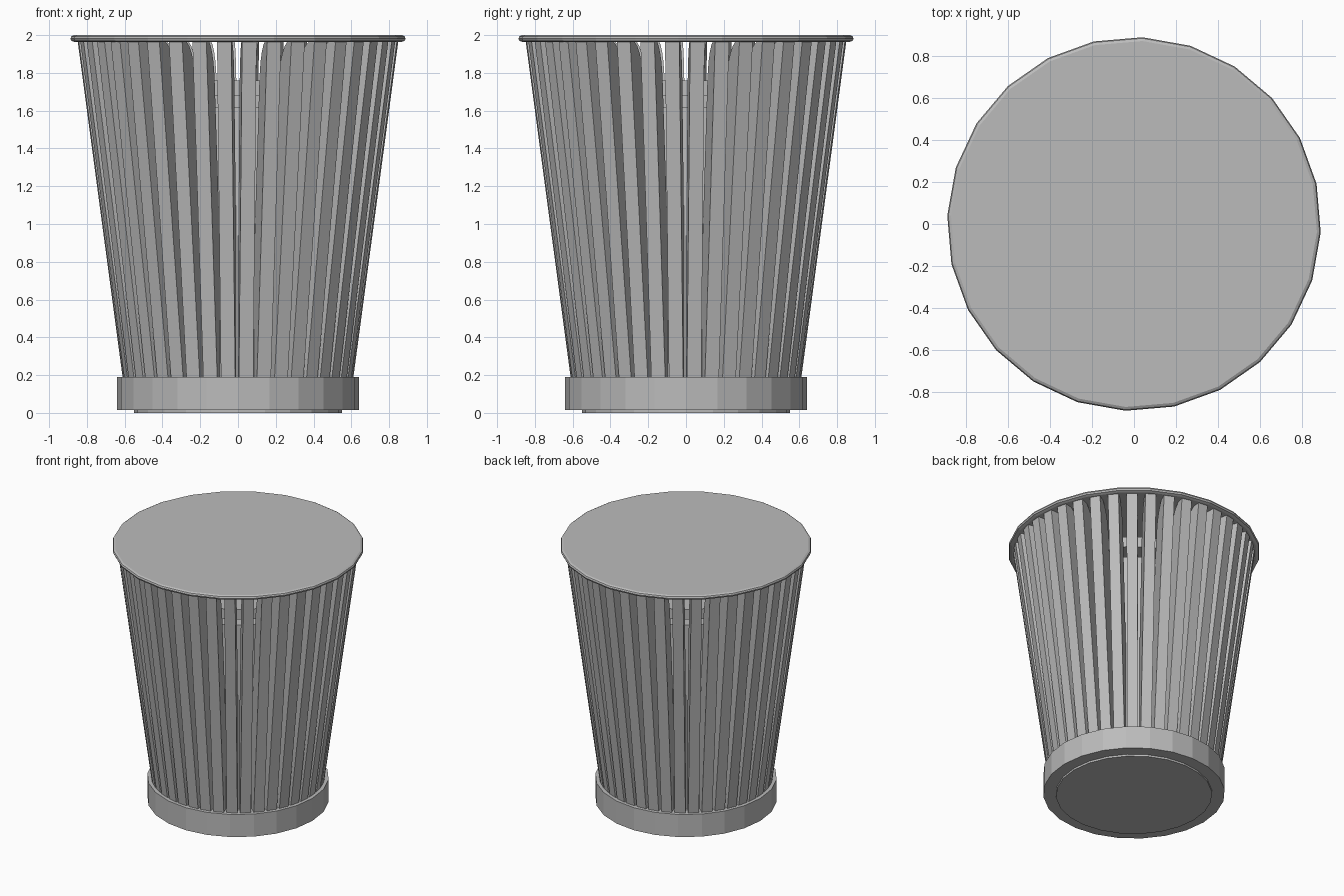
import bpy, bmesh, math
from mathutils import Matrix, Vector

cube = bpy.data.objects.get("Cube")
if cube:
    bpy.data.objects.remove(cube)

grey = bpy.data.materials.new("painted grey")
grey.use_nodes = True
colour = (0.5, 0.5, 0.5, 1)
grey.diffuse_color = colour
grey.node_tree.nodes["Principled BSDF"].inputs["Base Color"].default_value = colour


def finish(name, bm):
    bmesh.ops.recalc_face_normals(bm, faces=bm.faces)
    mesh = bpy.data.meshes.new(name)
    bm.to_mesh(mesh)
    bm.free()
    mesh.materials.append(grey)
    obj = bpy.data.objects.new(name, mesh)
    bpy.context.collection.objects.link(obj)
    return obj


def turned(name, profile, sides=24, phase=0.0):
    """Closed solid of revolution from (radius, height) points."""
    bm = bmesh.new()
    rings = []
    for r, z in profile:
        angles = [phase + math.tau * i / sides for i in range(sides)]
        rings.append([bm.verts.new((r * math.cos(a), r * math.sin(a), z)) for a in angles])
    for low, high in zip(rings, rings[1:]):
        for i in range(sides):
            j = (i + 1) % sides
            bm.faces.new((low[i], low[j], high[j], high[i]))
    bm.faces.new(rings[0])
    bm.faces.new(rings[-1])
    return finish(name, bm)


# Base, inner bin with its lid, and the flat cover with rounded rim
turned("base", [(0.64, 0.015), (0.64, 0.19)])
turned("inner_bin", [(0.55, 0), (0.55, 1.62)])
turned("bin_neck", [(0.45, 1.6), (0.45, 1.7)])
turned("bin_lid", [(0.59, 1.68), (0.59, 1.76)])
turned("top_cover", [(0.865, 1.963), (0.883, 1.97), (0.888, 1.982),
                     (0.883, 1.993), (0.87, 2.0)], phase=math.radians(-2.6))

# Slat outline: sloping fin whose inner top corner is rounded
COUNT, WIDTH, DEPTH = 40, 0.076, 0.155
BOTTOM, TOP, CURVE = 0.05, 1.97, 1.76


def outer_radius(z):
    return 0.61 + (z - 0.19) * 0.134


outline = [(outer_radius(BOTTOM) - DEPTH, BOTTOM), (outer_radius(BOTTOM), BOTTOM),
           (outer_radius(TOP), TOP)]
for step in range(7):
    a = math.pi / 2 * (1 - step / 6)
    z = CURVE + (TOP - CURVE) * math.sin(a)
    outline.append((outer_radius(z) - 0.03 - (DEPTH - 0.03) * math.cos(a), z))

# Ring of slats
bm = bmesh.new()
for i in range(COUNT):
    turn = Matrix.Rotation(math.tau * (i + 0.45) / COUNT, 4, "Z")
    sides = [[bm.verts.new(turn @ Vector((r, y, z))) for r, z in outline]
             for y in (-WIDTH / 2, WIDTH / 2)]
    for side in sides:
        bm.faces.new(side)
    for k in range(len(outline)):
        n = (k + 1) % len(outline)
        bm.faces.new((sides[0][k], sides[0][n], sides[1][n], sides[1][k]))
finish("slats", bm)
